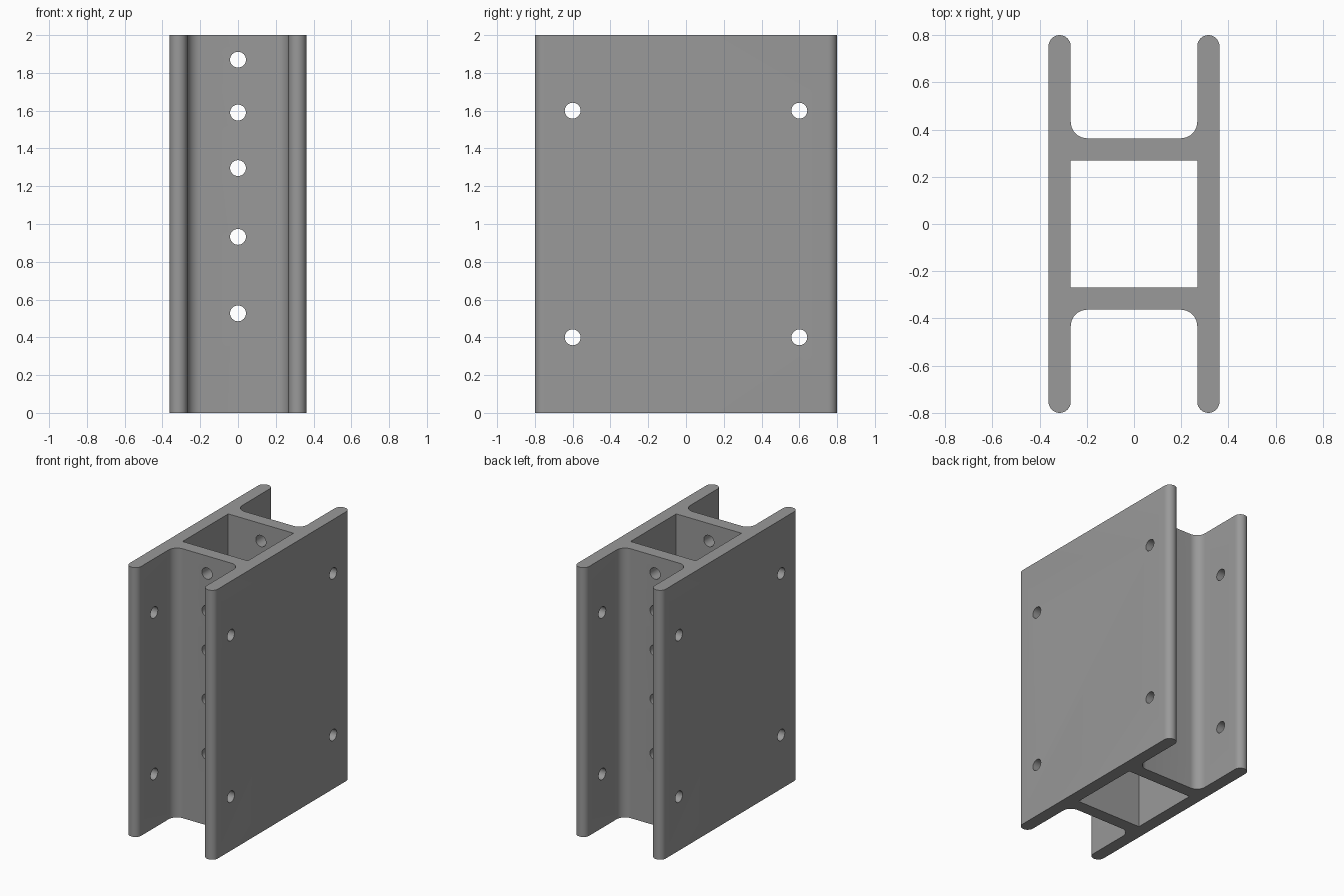
import bpy, bmesh, math

if "Cube" in bpy.data.objects:
    bpy.data.objects.remove(bpy.data.objects["Cube"])

HEIGHT = 2.0
OUT, INN = 0.362, 0.268        # outer and inner faces of the flanges
WEB = 0.363                    # outer face of the webs
HALF_LEN = 0.8                 # flange half length
FILLET, HOLE = 0.07, 0.042


def arc(cx, cy, r, a0, a1, n):
    return [(cx + r * math.cos(math.radians(a0 + (a1 - a0) * i / n)),
             cy + r * math.sin(math.radians(a0 + (a1 - a0) * i / n)))
            for i in range(n + 1)]


def prism(name, points, height):
    """Extrude a closed outline upward from z = 0."""
    bm = bmesh.new()
    face = bm.faces.new([bm.verts.new((x, y, 0)) for x, y in points])
    top = bmesh.ops.extrude_face_region(bm, geom=[face])["geom"]
    bmesh.ops.translate(bm, vec=(0, 0, height),
                        verts=[v for v in top if isinstance(v, bmesh.types.BMVert)])
    bmesh.ops.recalc_face_normals(bm, faces=bm.faces)
    mesh = bpy.data.meshes.new(name)
    bm.to_mesh(mesh)
    bm.free()
    obj = bpy.data.objects.new(name, mesh)
    bpy.context.collection.objects.link(obj)
    return obj


def cut(target, cutter):
    """Subtract the cutter from the target and discard it."""
    cutter.hide_render = True
    mod = target.modifiers.new("cut", 'BOOLEAN')
    mod.operation, mod.solver, mod.object = 'DIFFERENCE', 'EXACT', cutter
    bpy.context.view_layer.objects.active = target
    bpy.ops.object.modifier_apply(modifier=mod.name)
    bpy.data.objects.remove(cutter)


def drill(target, location, rotation):
    bpy.ops.mesh.primitive_cylinder_add(vertices=32, radius=HOLE, depth=2,
                                        location=location, rotation=rotation)
    cut(target, bpy.context.object)


# Double-web beam: one quarter of the outline, mirrored in x and y
r = (OUT - INN) / 2
quarter = (arc(OUT - r, HALF_LEN - r, r, 0, 180, 16)
           + arc(INN - FILLET, WEB + FILLET, FILLET, 0, -90, 10))
half = quarter + [(-x, y) for x, y in reversed(quarter)]
outline = half + [(x, -y) for x, y in reversed(half)]
beam = prism("double_web_beam", outline, HEIGHT)

grey = bpy.data.materials.new("steel grey")
grey.diffuse_color = (0.32, 0.32, 0.32, 1)
grey.use_nodes = True
grey.node_tree.nodes["Principled BSDF"].inputs["Base Color"].default_value = grey.diffuse_color
beam.data.materials.append(grey)

# Square channel through the middle
channel = prism("channel_cutter",
                [(INN, INN), (-INN, INN), (-INN, -INN), (INN, -INN)], HEIGHT + 0.4)
channel.location.z = -0.2
cut(beam, channel)

# Row of bolt holes through both webs
for z in (0.527, 0.932, 1.296, 1.59, 1.87):
    drill(beam, (0, 0, z), (math.pi / 2, 0, 0))

# Corner bolt holes through both flanges
for y in (-0.6, 0.6):
    for z in (0.4, 1.6):
        drill(beam, (0, y, z), (0, math.pi / 2, 0))

# Smooth rounds, crisp edges
bpy.ops.object.select_all(action='DESELECT')
beam.select_set(True)
bpy.context.view_layer.objects.active = beam
bpy.ops.object.shade_smooth_by_angle(angle=math.radians(30))
